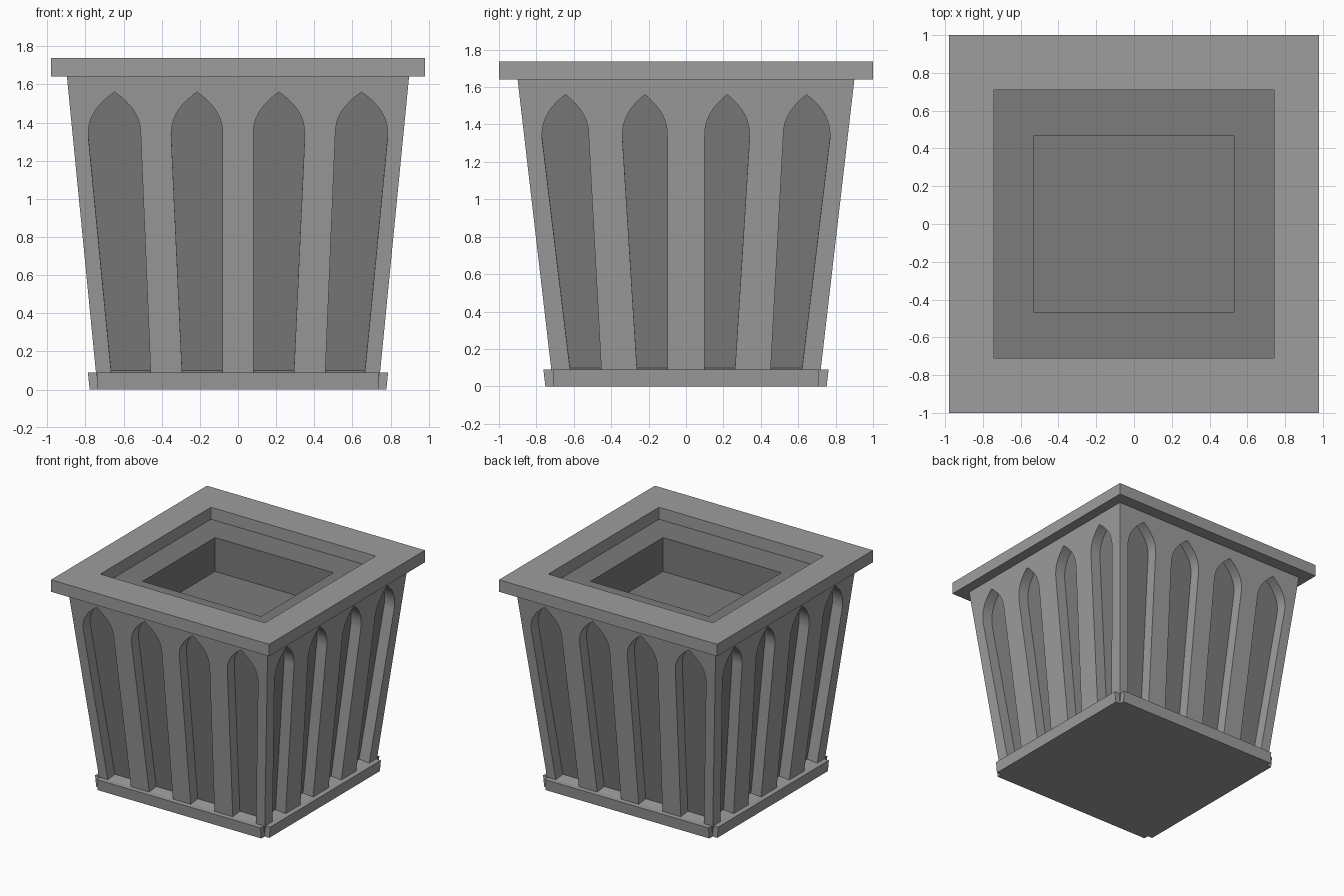
import bpy, bmesh

cube = bpy.data.objects.get("Cube")
if cube:
    bpy.data.objects.remove(cube, do_unlink=True)


def material(name, value):
    mat = bpy.data.materials.new(name)
    mat.use_nodes = True
    color = (value, value, value, 1)
    mat.diffuse_color = color
    mat.node_tree.nodes["Principled BSDF"].inputs["Base Color"].default_value = color
    return mat


LIGHT = material("light_grey", 0.34)
DARK = material("dark_grey", 0.2)

RIM_Z, TOP_Z, BASE_Z = 1.64, 1.737, 0.09
FLUTE_DEPTH = 0.09
FOOT = (0.736, 0.71)       # half sizes in x and y at the ground
SLOPE = (0.098, 0.116)     # outward lean of the walls


def half(axis, z):
    return FOOT[axis] + SLOPE[axis] * z


def wall_point(axis, sign, u, z, out):
    """Point at (u, z) on a wall facing the given axis, moved out along its normal."""
    p = sign * (half(axis, z) + out)
    z -= SLOPE[axis] * out
    return (p, u, z) if axis == 0 else (u, p, z)


def make_object(name, bm):
    bmesh.ops.recalc_face_normals(bm, faces=bm.faces)
    mesh = bpy.data.meshes.new(name)
    bm.to_mesh(mesh)
    bm.free()
    mesh.materials.append(LIGHT)
    mesh.materials.append(DARK)
    obj = bpy.data.objects.new(name, mesh)
    bpy.context.scene.collection.objects.link(obj)
    return obj


def loft(bm, first, second, cap_first=0, cap_second=0, side=0):
    """Closed prism between two matching loops, with a material per part."""
    a = [bm.verts.new(p) for p in first]
    b = [bm.verts.new(p) for p in second]
    bm.faces.new(a).material_index = cap_first
    bm.faces.new(b).material_index = cap_second
    for i in range(len(a)):
        j = (i + 1) % len(a)
        bm.faces.new((a[i], a[j], b[j], b[i])).material_index = side


def rect(x, y, z):
    return [(-x, -y, z), (x, -y, z), (x, y, z), (-x, y, z)]


def arch(low, high, shoulder=1.33, apex=1.56, steps=10):
    """Tapered pointed-arch outline from bottom and shoulder spans."""
    mid, w = (high[0] + high[1]) / 2, (high[1] - high[0]) / 2
    rise = [(i / steps, 1 - (i / steps) ** 2.4) for i in range(steps)]
    z_at = lambda t: shoulder + (apex - shoulder) * t
    right = [(mid + w * k, z_at(t)) for t, k in rise]
    left = [(mid - w * k, z_at(t)) for t, k in reversed(rise)]
    return [(low[0], BASE_Z), (low[1], BASE_Z)] + right + [(mid, apex)] + left


# Tapered body with a dark top that becomes the inner ledge
bm = bmesh.new()
loft(bm, rect(half(0, 0), half(1, 0), 0),
     rect(half(0, RIM_Z), half(1, RIM_Z), RIM_Z), cap_second=1)
body = make_object("planter_body", bm)

# Cutter for the pointed flutes and the planting well
SPANS = {   # wall axis: (bottom span, shoulder span) of the inner and outer flute
    1: [((0.08, 0.293), (0.08, 0.35)), ((0.458, 0.665), (0.51, 0.785))],
    0: [((0.10, 0.262), (0.10, 0.34)), ((0.453, 0.62), (0.52, 0.77))],
}
bm = bmesh.new()
for axis, spans in SPANS.items():
    for sign in (-1, 1):
        for low, high in spans:
            for mirror in (-1, 1):
                outline = [(mirror * u, z) for u, z in arch(low, high)]
                loft(bm,
                     [wall_point(axis, sign, u, z, 0.05) for u, z in outline],
                     [wall_point(axis, sign, u, z, -FLUTE_DEPTH) for u, z in outline],
                     cap_second=1)
loft(bm, rect(0.532, 0.465, 1.365), rect(0.532, 0.465, 1.8), 1, 1, 1)
cutter = make_object("flute_cutter", bm)
cutter.hide_render = True

cut = body.modifiers.new("flutes", 'BOOLEAN')
cut.operation = 'DIFFERENCE'
cut.solver = 'EXACT'
cut.object = cutter
bpy.context.view_layer.objects.active = body
bpy.ops.object.modifier_apply(modifier=cut.name)
bpy.data.objects.remove(cutter, do_unlink=True)

# Square rim frame
bm = bmesh.new()
loops = [[bm.verts.new(p) for p in rect(x, y, z)] for x, y, z in (
    (0.98, 1.0, RIM_Z), (0.98, 1.0, TOP_Z), (0.74, 0.71, TOP_Z), (0.74, 0.71, RIM_Z))]
for k in range(4):
    a, b = loops[k], loops[(k + 1) % 4]
    for i in range(4):
        j = (i + 1) % 4
        bm.faces.new((a[i], a[j], b[j], b[i]))
make_object("rim", bm)

# Base skirting: one plate per side, leaving notched corners
for axis, sign, name in ((1, -1, "front"), (1, 1, "back"), (0, 1, "left"), (0, -1, "right")):
    bm = bmesh.new()
    w = FOOT[1 - axis]

    def plate_loop(z, top):
        inner, outer = half(axis, z) - 0.01, half(axis, z) + 0.042
        corners = [(-w, inner), (w, inner), (w, outer), (-w, outer)]
        return [(sign * p, u, z) if axis == 0 else (u, sign * p, z) for u, p in corners]

    loft(bm, plate_loop(0, False), plate_loop(BASE_Z, True))
    make_object("base_plate_" + name, bm)
